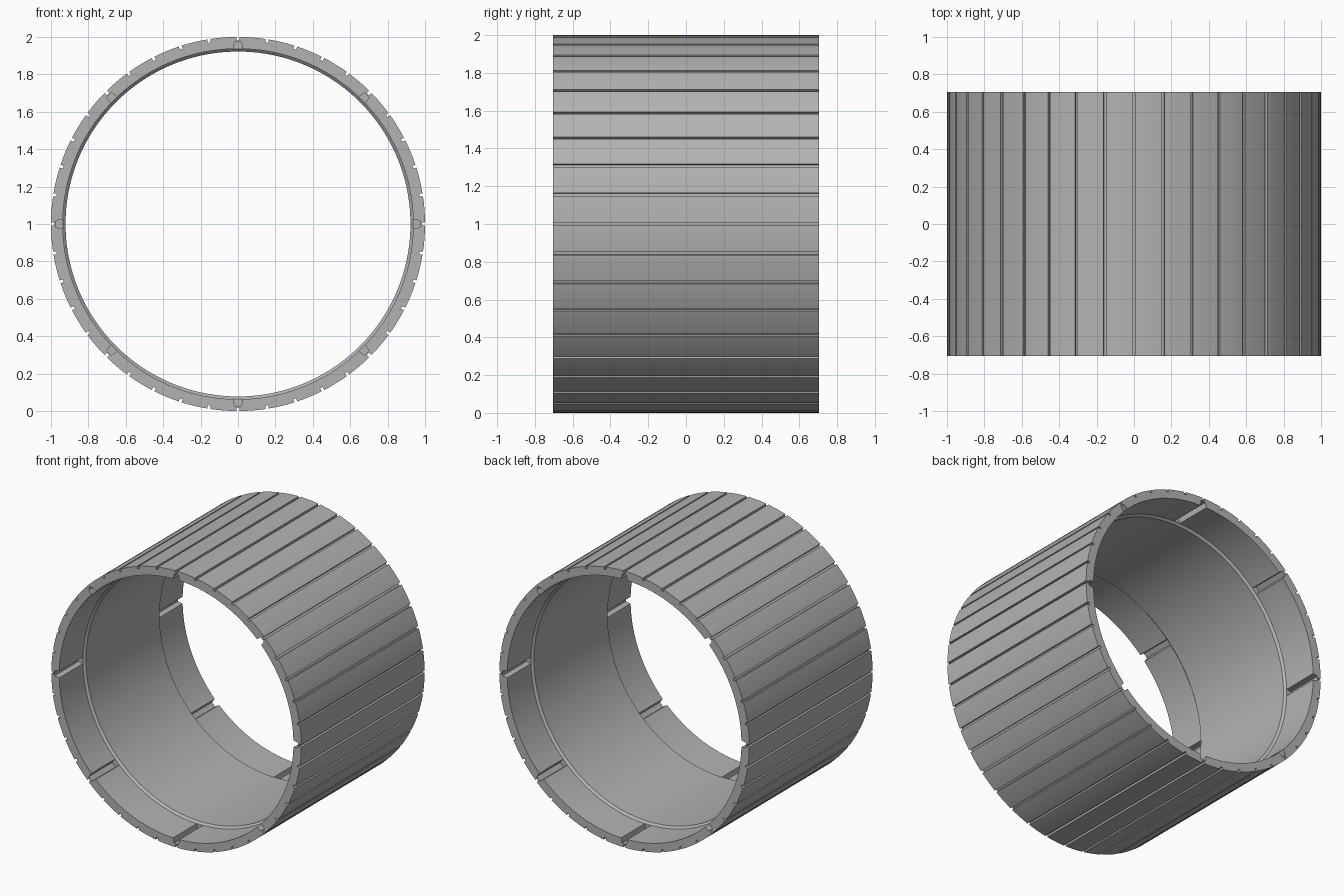
import bpy, bmesh, math
from mathutils import Matrix

if "Cube" in bpy.data.objects:
    bpy.data.objects.remove(bpy.data.objects["Cube"])

R_OUT, R_RECESS, R_BORE = 1.0, 0.937, 0.922
HALF, RECESS = 0.705, 0.27
SEG = 240

grey = bpy.data.materials.new("neutral grey")
grey.diffuse_color = (0.45, 0.45, 0.45, 1)
grey.use_nodes = True
grey.node_tree.nodes["Principled BSDF"].inputs["Base Color"].default_value = grey.diffuse_color


def make_object(name, bm):
    bmesh.ops.recalc_face_normals(bm, faces=bm.faces)
    me = bpy.data.meshes.new(name)
    bm.to_mesh(me)
    bm.free()
    me.materials.append(grey)
    ob = bpy.data.objects.new(name, me)
    bpy.context.collection.objects.link(ob)
    return ob


def add_bar(bm, angle, y0, y1, section):
    """Prism along y; section holds (half width, radius) pairs of a trapezoid."""
    (w0, r0), (w1, r1) = section
    turn = Matrix.Translation((0, 0, 1)) @ Matrix.Rotation(angle, 4, 'Y')
    ends = []
    for y in (y0, y1):
        pts = [(-w0, y, r0), (w0, y, r0), (w1, y, r1), (-w1, y, r1)]
        ends.append([bm.verts.new(turn @ Matrix.Translation(p).to_translation()) for p in pts])
    a, b = ends
    bm.faces.new(a)
    bm.faces.new(b[::-1])
    for i in range(4):
        j = (i + 1) % 4
        bm.faces.new((a[i], b[i], b[j], a[j]))


# Tube: closed wall profile revolved about the y axis, stepped at both ends
step = HALF - RECESS
profile = [(R_OUT, -HALF), (R_OUT, HALF), (R_RECESS, HALF), (R_RECESS, step),
           (R_BORE, step - 0.015), (R_BORE, -step + 0.015),
           (R_RECESS, -step), (R_RECESS, -HALF)]
bm = bmesh.new()
rings = []
for i in range(SEG):
    t = 2 * math.pi * (i + 0.5) / SEG
    rings.append([bm.verts.new((r * math.sin(t), y, 1 + r * math.cos(t))) for r, y in profile])
for i in range(SEG):
    a, b = rings[i], rings[(i + 1) % SEG]
    for k in range(len(profile)):
        m = (k + 1) % len(profile)
        bm.faces.new((a[k], a[m], b[m], b[k]))
tube = make_object("grooved_tube", bm)

# Forty narrow grooves along the outside
bm = bmesh.new()
for i in range(40):
    add_bar(bm, math.radians(9 * i), -0.8, 0.8, ((0.008, 0.982), (0.008, 1.05)))
grooves = make_object("groove_cutter", bm)

# Eight tapered key slots in each end recess
bm = bmesh.new()
for i in range(8):
    for s in (-1, 1):
        add_bar(bm, math.radians(45 * i), s * step, s * 0.8, ((0.029, 0.91), (0.018, 0.974)))
slots = make_object("key_slot_cutter", bm)

# Cut the tube
for cutter in (grooves, slots):
    mod = tube.modifiers.new(cutter.name, 'BOOLEAN')
    mod.operation = 'DIFFERENCE'
    mod.solver = 'EXACT'
    mod.object = cutter
    cutter.hide_render = True
    cutter.hide_set(True)

bpy.context.view_layer.objects.active = tube
tube.select_set(True)
for mod in list(tube.modifiers):
    bpy.ops.object.modifier_apply(modifier=mod.name)
bpy.ops.object.shade_smooth_by_angle(angle=math.radians(20))
